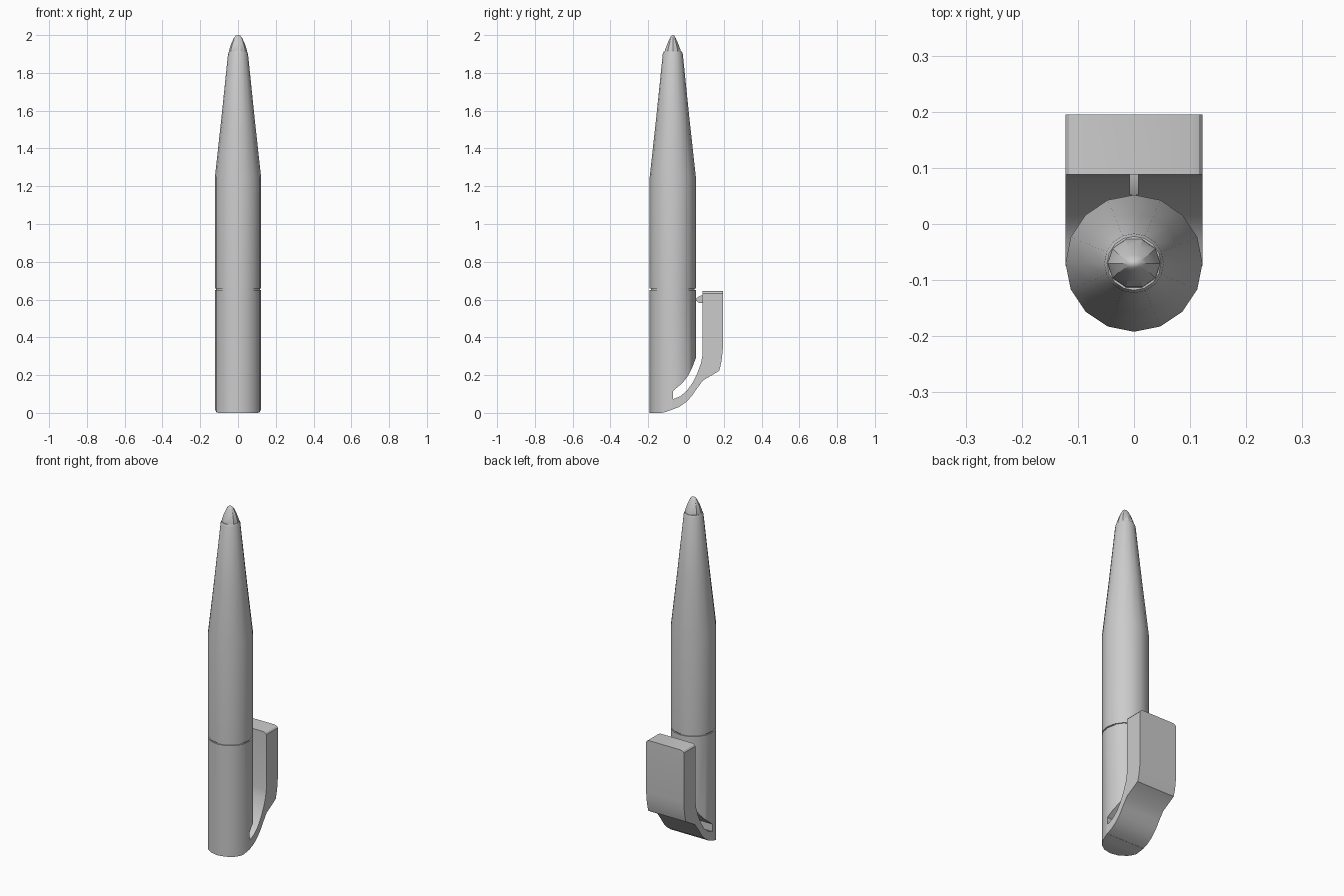
import bpy, bmesh, math

if "Cube" in bpy.data.objects:
    bpy.data.objects.remove(bpy.data.objects["Cube"])

CY = -0.07      # pen axis in y
R = 0.122       # barrel radius

grey = bpy.data.materials.new("light grey")
grey.diffuse_color = (0.6, 0.6, 0.6, 1)
grey.use_nodes = True
grey.node_tree.nodes["Principled BSDF"].inputs["Base Color"].default_value = grey.diffuse_color


def finish(name, bm):
    bmesh.ops.recalc_face_normals(bm, faces=bm.faces[:])
    me = bpy.data.meshes.new(name)
    bm.to_mesh(me)
    bm.free()
    me.materials.append(grey)
    ob = bpy.data.objects.new(name, me)
    bpy.context.collection.objects.link(ob)
    return ob


def lathe(name, rings, n=16):
    """Closed turned solid; rings are (radius x, radius y, z)."""
    bm = bmesh.new()
    loops = []
    for rx, ry, z in rings:
        loops.append([bm.verts.new((rx * math.cos(2 * math.pi * i / n),
                                    CY + ry * math.sin(2 * math.pi * i / n), z))
                      for i in range(n)])
    for a, b in zip(loops, loops[1:]):
        for i in range(n):
            j = (i + 1) % n
            bm.faces.new((a[i], a[j], b[j], b[i]))
    bm.faces.new(loops[0])
    bm.faces.new(loops[-1])
    return finish(name, bm)


def prism(name, pts, half, axis="x"):
    """Extrude a side (y, z) profile along x, or a front (x, z) one along y."""
    bm = bmesh.new()
    ends = []
    for s in (-half, half):
        ends.append([bm.verts.new((s, u, z) if axis == "x" else (u, s, z))
                     for u, z in pts])
    for i in range(len(pts)):
        j = (i + 1) % len(pts)
        bm.faces.new((ends[0][i], ends[0][j], ends[1][j], ends[1][i]))
    for e in ends:
        bm.faces.new(e)
    return finish(name, bm)


def boolean(ob, cutter, op):
    m = ob.modifiers.new("cut", "BOOLEAN")
    m.operation, m.object, m.solver = op, cutter, "EXACT"
    bpy.context.view_layer.objects.active = ob
    bpy.ops.object.modifier_apply(modifier=m.name)


# Barrel with long taper, and the narrow neck that shows as a seam
barrel = lathe("barrel", [(R, R, 0.658), (R, R, 1.25), (0.088, 0.088, 1.56),
                          (0.053, 0.053, 1.90), (0.048, 0.048, 1.912)])
neck = lathe("neck", [(0.116, 0.116, 0.62), (0.116, 0.116, 0.68)])

# Blunt nib, slightly wider across the front
nib = lathe("nib", [(0.048, 0.048, 1.89), (0.047, 0.044, 1.92),
                    (0.036, 0.030, 1.955), (0.022, 0.016, 1.985),
                    (0.012, 0.008, 1.997), (0.004, 0.003, 2.0)], 10)

# Cap, cut away behind along the curve of the clip slot
cap = lathe("cap", [(R, R, 0), (R, R, 0.651)])
slot = prism("slot_cutter", [
    (-0.15, -0.1), (0.3, -0.1), (0.3, 0.31), (0.06, 0.31), (0.05, 0.285),
    (0.035, 0.245), (0.01, 0.195), (-0.02, 0.157), (-0.07, 0.115),
    (-0.07, 0.018), (-0.11, 0.004), (-0.15, -0.004)], 0.3)
boolean(cap, slot, "DIFFERENCE")

# Clip sweeping out of the cap foot into a thick upright block
clip = prism("clip", [
    (-0.075, 0.017), (-0.035, 0.032), (0.0, 0.057), (0.03, 0.088),
    (0.055, 0.125), (0.09, 0.172), (0.175, 0.222), (0.183, 0.25),
    (0.19, 0.29), (0.195, 0.34), (0.195, 0.645), (0.088, 0.645),
    (0.088, 0.31), (0.08, 0.265), (0.06, 0.21), (0.035, 0.16), (0.005, 0.118),
    (-0.03, 0.088), (-0.075, 0.07)], R)

# Round the outer corners of the clip top and the cap foot
top_corner = [(R, 0.632), (0.116, 0.640), (0.103, 0.645)]
envelope = prism("clip_envelope", [(-0.15, -0.1), (0.15, -0.1), (0.15, 0.632)]
                 + top_corner + [(-x, z) for x, z in reversed(top_corner)]
                 + [(-0.15, 0.632)], 0.5, "y")
boolean(clip, envelope, "INTERSECT")
foot_corner = [(0.108, 0.0), (0.118, 0.004), (0.123, 0.014)]
foot = prism("foot_envelope", [(-x, z) for x, z in reversed(foot_corner)]
             + foot_corner + [(0.123, 0.8), (-0.123, 0.8)], 0.5, "y")
boolean(cap, foot, "INTERSECT")
for helper in (slot, envelope, foot):
    bpy.data.objects.remove(helper)

# Small catch between clip and cap
catch = prism("clip_catch", [(0.095, 0.58), (0.095, 0.622), (0.075, 0.62),
                             (0.052, 0.605), (0.052, 0.595), (0.07, 0.582)], 0.008)

# Smooth round surfaces, keep hard edges
for ob in (barrel, neck, nib, cap, clip, catch):
    bpy.ops.object.select_all(action="DESELECT")
    ob.select_set(True)
    bpy.context.view_layer.objects.active = ob
    bpy.ops.object.shade_smooth_by_angle(angle=math.radians(30))
